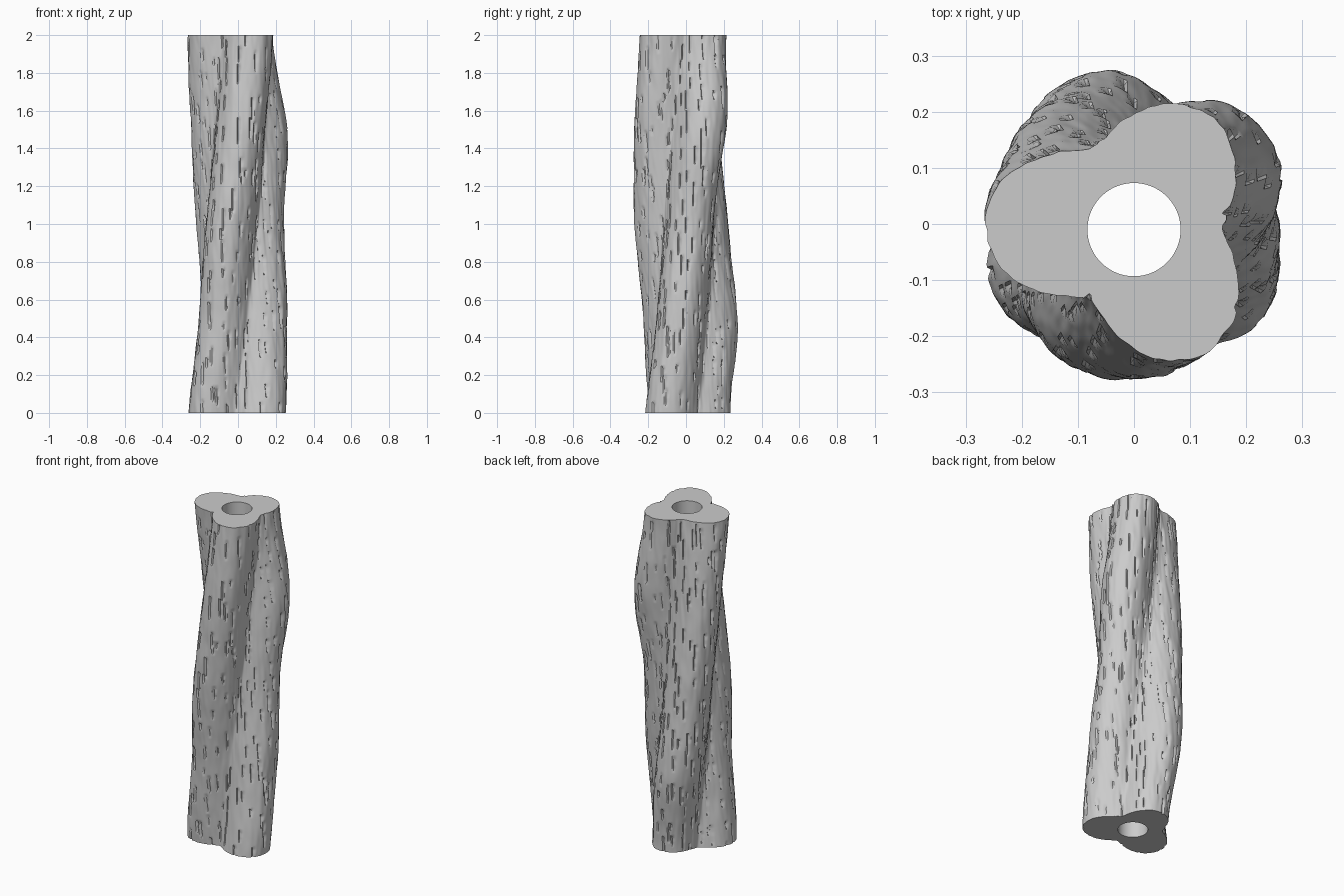
import bpy
import bmesh
import math
import random
from mathutils import Vector, noise

random.seed(7)
COLS, ROWS = 264, 170
HEIGHT = 2.0
HOLE_R, HOLE_Y = 0.083, -0.01
VALLEY = 0.157

# Three lobes: angle at the top, then radius at equal steps from bottom to top
LOBES = [
    (56, (0.285, 0.265, 0.245, 0.288, 0.235)),
    (180, (0.235, 0.283, 0.265, 0.26, 0.265)),
    (299, (0.28, 0.26, 0.28, 0.275, 0.262)),
]
TWIST = 46  # degrees per unit of height

if "Cube" in bpy.data.objects:
    bpy.data.objects.remove(bpy.data.objects["Cube"], do_unlink=True)


def along(values, t):
    """Smooth interpolation through evenly spaced values."""
    f = t * (len(values) - 1)
    i = min(int(f), len(values) - 2)
    k = f - i
    k = k * k * (3 - 2 * k)
    return values[i] * (1 - k) + values[i + 1] * k


def trunk_radius(angle, z):
    r = VALLEY
    for top_angle, radii in LOBES:
        d = angle - math.radians(top_angle - TWIST * (HEIGHT - z))
        d = (d + math.pi) % math.tau - math.pi
        if abs(d) < math.pi / 3:
            r += (along(radii, z / HEIGHT) - VALLEY) * (0.5 + 0.5 * math.cos(3 * d)) ** 0.75
    p = Vector((math.cos(angle) * 4, math.sin(angle) * 4, z * 3))
    return r + 0.004 * noise.noise(p) + 0.003 * noise.noise(p * 3)


def bark_slits():
    """Depth of the short upright slits, scattered on a jittered grid."""
    depth = {}
    across, up = 22, 20
    for a in range(across):
        for b in range(up):
            if random.random() < 0.12:
                continue
            col = int((a + random.uniform(0, 0.85)) * COLS / across)
            row = int((b + random.uniform(-0.4, 0.6)) * ROWS / up)
            length = random.randint(3, 10)
            deep = random.uniform(0.006, 0.012)
            for j in range(length):
                # steep on one side, ramping out on the other, narrower below
                profile = (1, 0.75, 0.3) if j > length // 2 else (1, 0.35)
                for i, k in enumerate(profile):
                    key = ((col + i) % COLS, row + j)
                    depth[key] = max(depth.get(key, 0), deep * k)
    return depth


# Trunk: bark wall, both end faces and the bore, as one closed skin of rings
bm = bmesh.new()
slits = bark_slits()


def ring(radius_at, z, y=0.0):
    verts = []
    for c in range(COLS):
        a = math.tau * c / COLS
        r = radius_at(c, a)
        verts.append(bm.verts.new((r * math.cos(a), y + r * math.sin(a), z)))
    return verts


rings = [ring(lambda c, a: HOLE_R, 0, HOLE_Y)]
for row in range(ROWS + 1):
    z = HEIGHT * row / ROWS
    rings.append(ring(lambda c, a: trunk_radius(a, z) - slits.get((c, row), 0), z))
rings.append(ring(lambda c, a: HOLE_R, HEIGHT, HOLE_Y))

for n, low in enumerate(rings):
    high = rings[(n + 1) % len(rings)]
    for c in range(COLS):
        d = (c + 1) % COLS
        bm.faces.new((low[c], low[d], high[d], high[c]))
bmesh.ops.recalc_face_normals(bm, faces=bm.faces)

mesh = bpy.data.meshes.new("trunk")
bm.to_mesh(mesh)
bm.free()
trunk = bpy.data.objects.new("trunk", mesh)
bpy.context.collection.objects.link(trunk)

# One plain grey for the whole trunk
grey = bpy.data.materials.new("light_grey")
grey.use_nodes = True
colour = (0.6, 0.6, 0.6, 1)
grey.diffuse_color = colour
grey.node_tree.nodes["Principled BSDF"].inputs["Base Color"].default_value = colour
mesh.materials.append(grey)

bpy.ops.object.select_all(action="DESELECT")
trunk.select_set(True)
bpy.context.view_layer.objects.active = trunk
bpy.ops.object.shade_smooth_by_angle(angle=math.radians(35))
